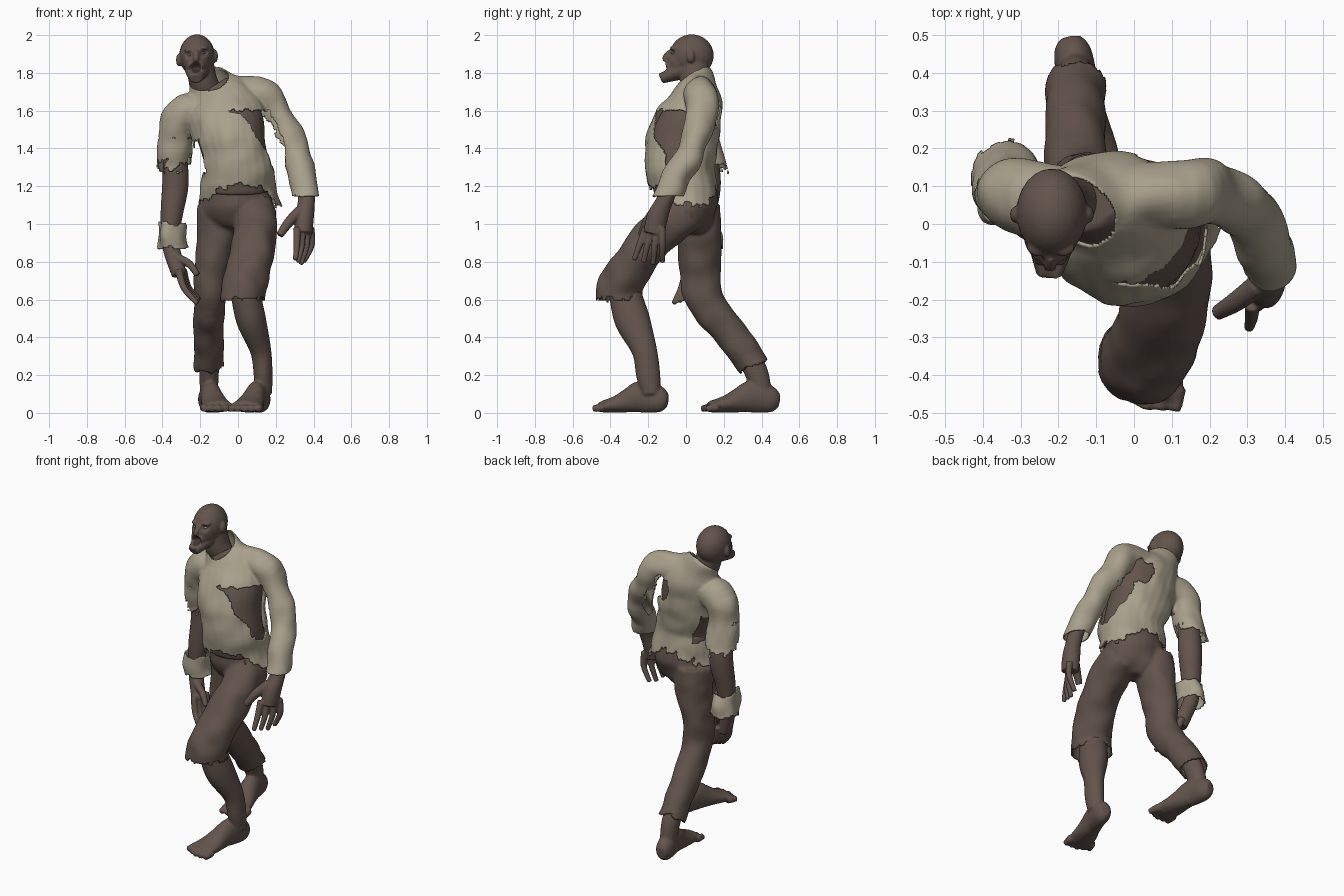
import bpy, bmesh, math
from mathutils import Vector, Matrix, noise

cube = bpy.data.objects.get("Cube")
if cube:
    bpy.data.objects.remove(cube)

X, Y = Vector((1, 0, 0)), Vector((0, 1, 0))


def material(name, *rgb):
    mat = bpy.data.materials.new(name)
    mat.use_nodes = True
    mat.diffuse_color = (*rgb, 1)
    shader = next(n for n in mat.node_tree.nodes if n.type == "BSDF_PRINCIPLED")
    shader.inputs["Base Color"].default_value = (*rgb, 1)
    shader.inputs["Roughness"].default_value = 0.9
    return mat


SKIN = material("brown skin", 0.125, 0.089, 0.073)
CLOTH = material("brown trouser cloth", 0.122, 0.087, 0.072)
LINEN = material("dirty linen", 0.40, 0.355, 0.265)
DARK = material("dark mouth", 0.05, 0.033, 0.028)
PALE = material("pale eye", 0.4, 0.37, 0.32)


def spline(rows, steps=6):
    """Smooth curve through rows of x, y, z, width, depth."""
    rows = [r if len(r) == 5 else (*r, r[3]) for r in rows]
    pts = [rows[0], *rows, rows[-1]]
    out = []
    for a, b, c, d in zip(pts, pts[1:], pts[2:], pts[3:]):
        for i in range(steps):
            t = i / steps
            out.append([q + t / 2 * (r - p + t * (2 * p - 5 * q + 4 * r - s + t * (3 * (q - r) + s - p)))
                        for p, q, r, s in zip(a, b, c, d)])
    return out + [rows[-1]]


def tube(bm, rows, hint=X, grow=0, sides=24):
    """Closed tube with oval rings square to its path."""
    pts = spline(rows)
    rings = []
    for i, row in enumerate(pts):
        ahead, behind = pts[min(i + 1, len(pts) - 1)], pts[max(i - 1, 0)]
        along = (Vector(ahead[:3]) - Vector(behind[:3])).normalized()
        u = (hint - along * hint.dot(along)).normalized()
        v = along.cross(u)
        ring = []
        for k in range(sides):
            a = math.tau * k / sides
            ring.append(bm.verts.new(Vector(row[:3]) + u * math.cos(a) * (row[3] + grow)
                                     + v * math.sin(a) * (row[4] + grow)))
        rings.append(ring)
    for low, high in zip(rings, rings[1:]):
        for k in range(sides):
            n = (k + 1) % sides
            bm.faces.new((low[k], low[n], high[n], high[k]))
    bm.faces.new(rings[0][::-1])
    bm.faces.new(rings[-1])


def ball(bm, centre, size):
    bmesh.ops.create_uvsphere(bm, u_segments=24, v_segments=16, radius=1,
                              matrix=Matrix.LocRotScale(Vector(centre), None, Vector(size)))


def sculpt(name, bm, mat, voxel=0.01, smooth=4, ruffle=0, keep=None):
    """Fuse the tubes into one skin, ruffle it, and tear away what is not kept."""
    bmesh.ops.recalc_face_normals(bm, faces=bm.faces)
    mesh = bpy.data.meshes.new(name)
    bm.to_mesh(mesh)
    bm.free()
    obj = bpy.data.objects.new(name, mesh)
    bpy.context.scene.collection.objects.link(obj)
    remesh = obj.modifiers.new("Fuse", "REMESH")
    remesh.mode, remesh.voxel_size = "VOXEL", voxel
    soften = obj.modifiers.new("Soften", "SMOOTH")
    soften.factor, soften.iterations = 0.5, smooth
    bpy.context.view_layer.update()
    baked = bpy.data.meshes.new_from_object(obj.evaluated_get(bpy.context.evaluated_depsgraph_get()))
    obj.modifiers.clear()
    obj.data = baked
    baked.materials.clear()
    baked.materials.append(mat)
    normals = [v.normal.copy() for v in baked.vertices]
    for v, n in zip(baked.vertices, normals):
        v.co += n * noise.noise(v.co * 9) * ruffle
        v.co.z = max(v.co.z, 0)
    if keep:
        work = bmesh.new()
        work.from_mesh(baked)
        torn = [f for f in work.faces if not keep(f.calc_center_median())]
        bmesh.ops.delete(work, geom=torn, context="FACES")
        work.to_mesh(baked)
        work.free()
        shell = obj.modifiers.new("Cloth thickness", "SOLIDIFY")
        shell.thickness, shell.offset = 0.008, -1
    for p in baked.polygons:
        p.use_smooth = True
        p.material_index = 0
    return obj


def jag(c, size):
    """Ragged offset for torn edges."""
    return size * (noise.noise(c * 14) + 0.7 * noise.noise(c * 37))


# Torso under the shirt
torso = [(.01, .01, 1.06, .23, .175), (0, -.01, 1.18, .205, .185), (-.003, -.03, 1.3, .193, .187),
         (-.028, -.02, 1.42, .198, .195), (-.05, .01, 1.53, .212, .18), (-.09, .05, 1.64, .19, .14),
         (-.14, .06, 1.72, .13, .105), (-.18, .05, 1.8, .1, .085)]
bm = bmesh.new()
tube(bm, torso[1:-1], grow=-.025)
sculpt("torso", bm, SKIN)

# Torn shirt with one long and one short sleeve
bm = bmesh.new()
tube(bm, torso)
tube(bm, [(-.04, .07, 1.69, .085), (.13, .08, 1.68, .09), (.225, .075, 1.55, .08), (.3, .03, 1.39, .076),
          (.34, -.04, 1.27, .073), (.36, -.115, 1.11, .074)], Y)
tube(bm, [(-.18, .06, 1.61, .09), (-.3, .07, 1.575, .1), (-.335, .09, 1.45, .088),
          (-.335, .135, 1.24, .1, .092)], Y)


def shirt_left(c):
    x, y, z = c
    if (c - Vector((-.18, .03, 1.75))).dot(Vector((-.3, -.55, .8))) > 0:
        return False
    if x > .25 and z < 1.45:
        return z > 1.15 + jag(c, .006)
    if x < -.235 and z < 1.45:
        return z > 1.31 + jag(c, .06)
    front = .03 if y < 0 else 0
    if z < 1.18 + front - (.07 + front) * abs(math.cos(math.atan2(y, x))) ** 2 + jag(c, .055):
        return False
    drop = 1.61 - z + jag(c, .025)
    if drop > 0 and .46 * math.sqrt(drop) - .07 < x < .165 + .45 * drop and y < .13 + jag(c, .03):
        return False
    if x < -.13 and 1.26 < z + jag(c, .03) < 1.45:
        return abs(y) > .12
    tear = Vector(((x - .06) / .06, 0, (z - 1.58) / .075))
    return y < .1 or tear.length + jag(c, .3) > 1


sculpt("shirt", bm, LINEN, .008, 6, .014, shirt_left)

# Trousers with torn hems
bm = bmesh.new()
tube(bm, [(0, -.01, 1.28, .165, .15), (0, .005, 1.18, .178, .158), (0, .015, 1.08, .188, .155),
          (0, .03, 1.0, .14, .11), (0, .03, .95, .06, .05)])
tube(bm, [(.09, -.01, 1.07, .11, .125), (.092, -.16, .94, .114, .112), (.058, -.295, .77, .118, .112),
          (.03, -.35, .66, .118, .122), (.025, -.35, .56, .122, .13)])
tube(bm, [(-.1, .06, 1.1, .11, .12), (-.112, .07, .95, .106, .118), (-.137, .07, .78, .09, .112),
          (-.15, .1, .6, .08, .105), (-.155, .235, .42, .08, .09), (-.155, .385, .21, .08, .085)])


def trousers_left(c):
    hem = .61 if c.y < -.1 else .25 + (c.y - .36) * .5
    return c.z > hem + jag(c, .03)


sculpt("trousers", bm, CLOTH, .01, 5, .012, trousers_left)


# Bare shins and feet
def foot(bm, heel, tip):
    heel, tip = Vector((*heel, 0)), Vector((*tip, 0))
    run = tip - heel
    side = Vector((run.y, -run.x, 0)).normalized()
    rows = []
    for t, z, width, height in ((-.06, .065, .028, .035), (.04, .07, .05, .068), (.3, .085, .055, .085),
                                (.48, .067, .062, .067), (.66, .047, .074, .046), (.88, .032, .084, .03)):
        rows.append((*(heel + run * t + Vector((0, 0, z))), width, height))
    tube(bm, rows)
    for k in range(-2, 3):
        base = heel + run * .8 + side * k * .034
        end = heel + run * (1 - .02 * abs(k)) + side * k * .038
        tube(bm, [(base.x, base.y, .03, .024), (end.x, end.y, .022, .018)], sides=12)


bm = bmesh.new()
tube(bm, [(.03, -.335, .7, .08), (.05, -.31, .58, .08, .09), (.073, -.28, .48, .078, .093),
          (.12, -.22, .33, .056, .067), (.133, -.2, .2, .05, .064), (.133, -.185, .1, .047, .05)])
foot(bm, (.128, -.12), (.03, -.49))
sculpt("left_shin_and_foot", bm, SKIN, .008, 3)

bm = bmesh.new()
tube(bm, [(-.155, .29, .38, .055), (-.153, .37, .22, .052, .062), (-.155, .405, .1, .047, .05)])
foot(bm, (-.165, .47), (-.1, .08))
sculpt("right_foot", bm, SKIN, .008, 3)


# Hands
def finger(bm, start, bend, end, radius=.018):
    tube(bm, [(*start, radius * 1.15), (*bend, radius), (*end, radius * .75)], Y, sides=12)


bm = bmesh.new()
tube(bm, [(.36, -.07, 1.22, .045), (.362, -.115, 1.12, .045), (.352, -.15, 1.04, .05, .056),
          (.345, -.17, .95, .048, .056)])
for k in range(4):
    spread = k - 1.5
    finger(bm, (.348 + spread * .024, -.17 + spread * .028, .98), (.35 + spread * .026, -.185 + spread * .04, .89),
           (.325 + spread * .014, -.2 + spread * .05, .785 + .012 * abs(spread - .5)))
finger(bm, (.33, -.16, 1.07), (.27, -.205, 1.01), (.22, -.235, .94), .027)
sculpt("left_hand", bm, SKIN, .006, 2)

bm = bmesh.new()
tube(bm, [(-.335, .1, 1.42, .06), (-.331, .115, 1.22, .07), (-.35, .1, 1.06, .06),
          (-.36, .09, .92, .046), (-.345, .07, .84, .045, .04), (-.31, .045, .73, .04, .05)])
for k in range(4):
    spread = k - 1.5
    finger(bm, (-.315 + .008 * k, .045 + spread * .028, .76), (-.285 + .008 * k, .02 + spread * .03, .66),
           (-.215 + .005 * k, -.02 + spread * .03, .58 + .01 * k))
finger(bm, (-.34, .05, .83), (-.26, .01, .79), (-.215, -.02, .73), .021)
sculpt("right_forearm_and_hand", bm, SKIN, .006, 3)

# Loose open cuff on the right wrist
bm = bmesh.new()
tube(bm, [(-.36, .09, 1.04, .07, .078), (-.352, .095, .94, .08, .092), (-.352, .1, .82, .082, .094)])
sculpt("right_cuff", bm, LINEN, .008, 4, .035, lambda c: .875 < c.z + jag(c, .02) < 1.0)

# Head with open mouth and sunken eyes
MOUTH = Vector((-.222, 0, 1.826))


def mouth_distance(c):
    return math.hypot((c.x - MOUTH.x) / .035, (c.z - MOUTH.z) / .036)


bm = bmesh.new()
ball(bm, (-.217, .03, 1.892), (.094, .117, .112))
ball(bm, (-.22, -.03, 1.865), (.072, .075, .085))
tube(bm, [(-.15, .065, 1.68, .075, .065), (-.185, .05, 1.76, .075, .08), (-.205, .04, 1.86, .075, .08)])
tube(bm, [(-.215, 0, 1.83, .07, .06), (-.22, -.07, 1.8, .056, .045), (-.224, -.135, 1.772, .034, .03)])
ball(bm, (-.222, -.075, 1.835), (.05, .045, .045))
tube(bm, [(-.22, -.085, 1.915, .013), (-.222, -.11, 1.88, .016), (-.222, -.1, 1.865, .016)], sides=12)
for side in (-1, 1):
    ball(bm, (-.22 + side * .034, -.06, 1.925 + side * .006), (.03, .026, .014))
    ball(bm, (-.217 + side * .097, .025, 1.878 + side * .01), (.014, .022, .034))
head = sculpt("head", bm, SKIN, .006, 3)
head.data.materials.append(DARK)
for v in head.data.vertices:
    if v.co.y < -.05:
        v.co.y += .04 * max(0, 1 - mouth_distance(v.co) ** 2)
        for side in (-1, 1):
            off = math.hypot(v.co.x + .22 - side * .038, v.co.z - 1.9 - side * .006)
            v.co.y += .02 * max(0, 1 - off / .024)
for p in head.data.polygons:
    if p.center.y < -.04 and mouth_distance(p.center) < .75:
        p.material_index = 1

# Eyes
bm = bmesh.new()
for side in (-1, 1):
    ball(bm, (-.22 + side * .038, -.071, 1.9 + side * .006), (.01, .012, .006))
sculpt("eyes", bm, PALE, .003, 1)
